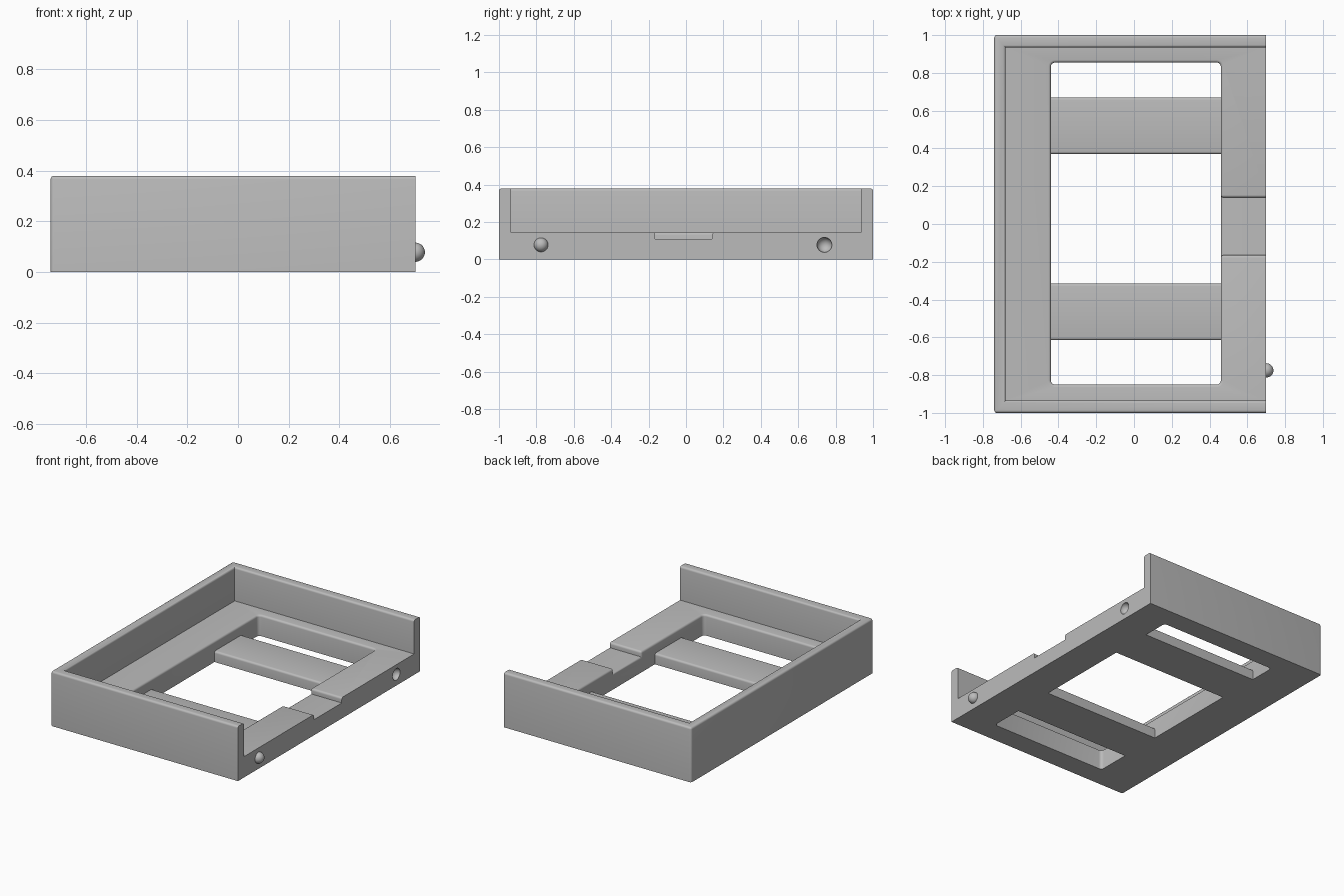
import bpy, bmesh, math
from mathutils import Vector

if "Cube" in bpy.data.objects:
    bpy.data.objects.remove(bpy.data.objects["Cube"])

grey = bpy.data.materials.new("plain grey")
grey.diffuse_color = (0.5, 0.5, 0.5, 1)
grey.use_nodes = True
grey.node_tree.nodes["Principled BSDF"].inputs["Base Color"].default_value = grey.diffuse_color


def finish(name, bm):
    me = bpy.data.meshes.new(name)
    bm.to_mesh(me)
    bm.free()
    me.materials.append(grey)
    ob = bpy.data.objects.new(name, me)
    bpy.context.collection.objects.link(ob)
    return ob


def box(name, lo, hi, rule=None, radius=0.0, segments=4):
    """Box from corner to corner; edges that fulfil the rule are rounded."""
    bm = bmesh.new()
    bmesh.ops.create_cube(bm, size=1)
    lo, hi = Vector(lo), Vector(hi)
    for v in bm.verts:
        v.co = Vector([(a + b) / 2 + c * (b - a) for a, b, c in zip(lo, hi, v.co)])
    if rule:
        edges = [e for e in bm.edges if rule(e)]
        bmesh.ops.bevel(bm, geom=edges, offset=radius, segments=segments,
                        profile=0.5, affect='EDGES')
    return finish(name, bm)


def ball(name, centre, radius):
    bm = bmesh.new()
    bmesh.ops.create_uvsphere(bm, u_segments=32, v_segments=16, radius=radius)
    bmesh.ops.translate(bm, vec=centre, verts=bm.verts)
    return finish(name, bm)


def activate(ob):
    bpy.ops.object.select_all(action='DESELECT')
    ob.select_set(True)
    bpy.context.view_layer.objects.active = ob


def cut(ob, cutter):
    activate(ob)
    mod = ob.modifiers.new("cut", 'BOOLEAN')
    mod.operation, mod.solver, mod.object = 'DIFFERENCE', 'EXACT', cutter
    bpy.ops.object.modifier_apply(modifier=mod.name)
    bpy.data.objects.remove(cutter)


def upright(e):
    return abs(e.verts[0].co.z - e.verts[1].co.z) > 0.05


# Tray frame: open on the right side, with a window in the floor and a shallow notch
frame = box("tray_frame", (-0.74, -1, 0), (0.70, 1, 0.38))
cut(frame, box("cavity_cutter", (-0.68, -0.935, 0.145), (1, 0.935, 0.6)))
cut(frame, box("window_cutter", (-0.44, -0.85, -0.2), (0.46, 0.855, 0.3), upright, 0.022))
cut(frame, box("notch_cutter", (0.3, -0.165, 0.108), (1, 0.14, 0.3)))

# Round the outward edges, leaving the open side and the underside crisp
bm = bmesh.new()
bm.from_mesh(frame.data)
bmesh.ops.remove_doubles(bm, verts=bm.verts, dist=1e-5)
bm.normal_update()
edges = []
for e in bm.edges:
    if len(e.link_faces) != 2 or e.calc_face_angle_signed() < math.radians(40):
        continue
    on_open_side = all(v.co.x > 0.699 for v in e.verts)
    on_underside = all(v.co.z < 0.001 for v in e.verts)
    if not on_open_side and not on_underside:
        edges.append(e)
bmesh.ops.bevel(bm, geom=edges, offset=0.014, segments=4, profile=0.5,
                affect='EDGES', clamp_overlap=True)
bm.to_mesh(frame.data)
bm.free()

# Socket and peg on the open side
cut(frame, ball("socket_cutter", (0.70, 0.74, 0.078), 0.04))
peg = ball("round_peg", (0.70, -0.775, 0.078), 0.038)


# Low cross bars over the window
def long_top(e):
    return all(v.co.z > 0.05 for v in e.verts) and abs(e.verts[0].co.x - e.verts[1].co.x) > 0.5


parts = [frame, peg]
for name, y0, y1 in (("front_bar", -0.615, -0.315), ("back_bar", 0.37, 0.67)):
    parts.append(box(name, (-0.44, y0, 0), (0.46, y1, 0.075), long_top, 0.014))

for ob in parts:
    activate(ob)
    bpy.ops.object.shade_smooth_by_angle(angle=math.radians(35))
